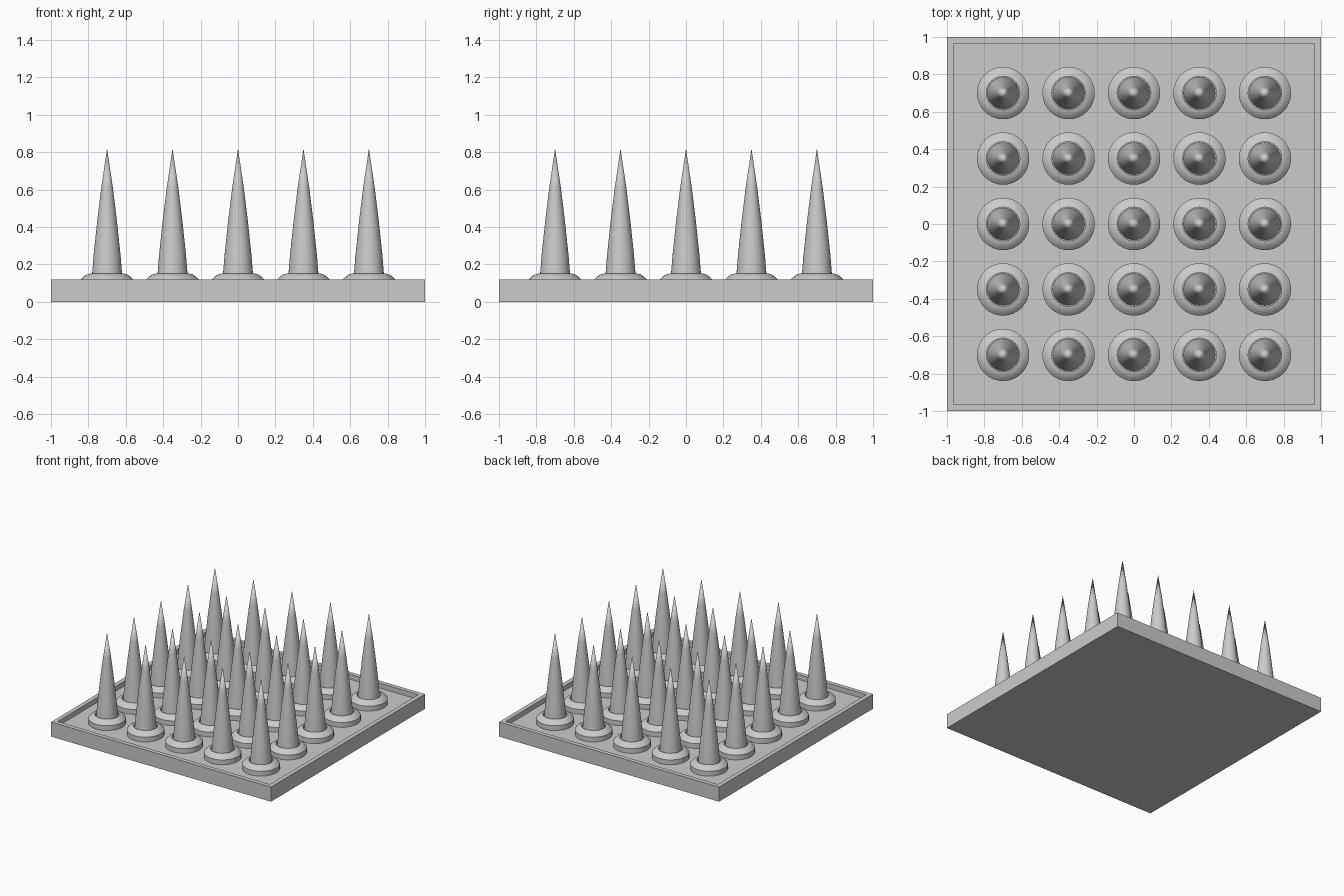
import bpy, bmesh, math

if "Cube" in bpy.data.objects:
    bpy.data.objects.remove(bpy.data.objects["Cube"])

SEG = 32


def lathe(name, profile, x, y, angle=35):
    """Revolve an (r, z) profile about a vertical axis."""
    bm = bmesh.new()
    vs = [bm.verts.new((r, 0, z)) for r, z in profile]
    es = [bm.edges.new(p) for p in zip(vs, vs[1:])]
    bmesh.ops.spin(bm, geom=vs + es, cent=(0, 0, 0), axis=(0, 0, 1),
                   angle=math.tau, steps=SEG)
    bmesh.ops.remove_doubles(bm, verts=bm.verts, dist=1e-5)
    bmesh.ops.recalc_face_normals(bm, faces=bm.faces)
    me = bpy.data.meshes.new(name)
    bm.to_mesh(me)
    bm.free()
    ob = bpy.data.objects.new(name, me)
    bpy.context.collection.objects.link(ob)
    ob.location = (x, y, 0)
    bpy.ops.object.select_all(action='DESELECT')
    ob.select_set(True)
    bpy.context.view_layer.objects.active = ob
    bpy.ops.object.shade_smooth_by_angle(angle=math.radians(angle))
    return ob


# Base tray: slab with a narrow raised rim around a sunken floor
bm = bmesh.new()
bmesh.ops.create_cube(bm, size=1)
for v in bm.verts:
    v.co = (v.co.x * 2, v.co.y * 2, (v.co.z + 0.5) * 0.12)
bm.faces.ensure_lookup_table()
top = max(bm.faces, key=lambda f: f.calc_center_median().z)
bmesh.ops.inset_region(bm, faces=[top], thickness=0.05)
floor = bmesh.ops.extrude_face_region(bm, geom=[top])
bmesh.ops.translate(bm, vec=(0, 0, -0.04),
                    verts=[g for g in floor['geom'] if isinstance(g, bmesh.types.BMVert)])
if top.is_valid:
    bm.faces.remove(top)
me = bpy.data.meshes.new("base_tray")
bm.to_mesh(me)
bm.free()
bpy.context.collection.objects.link(bpy.data.objects.new("base_tray", me))

# Collar and spike profiles
collar = [(0.14, 0.08), (0.14, 0.12), (0.125, 0.135), (0.107, 0.147),
          (0.09, 0.151), (0.09, 0.08)]
spike = [(0, 0.08), (0.085, 0.08), (0.08, 0.15), (0.072, 0.25), (0.053, 0.43),
         (0.031, 0.61), (0, 0.82)]

# Five by five grid of collared spikes
for i in range(5):
    for j in range(5):
        x, y = (i - 2) * 0.35, (j - 2) * 0.35
        lathe(f"collar_{i}_{j}", collar, x, y)
        lathe(f"spike_{i}_{j}", spike, x, y)
